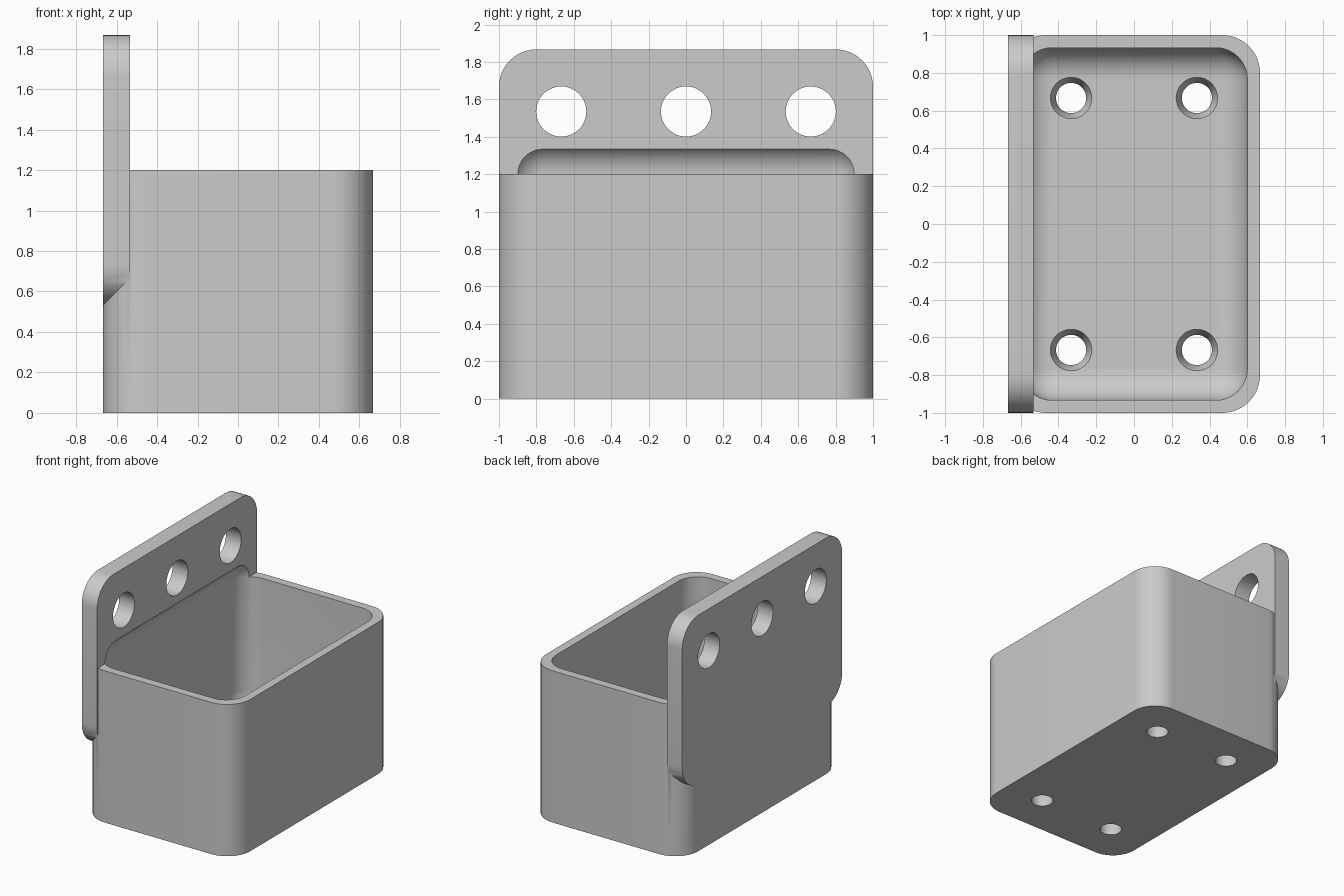
import bpy, bmesh, math
from mathutils import Matrix, Vector

cube = bpy.data.objects.get("Cube")
if cube:
    bpy.data.objects.remove(cube, do_unlink=True)

grey = bpy.data.materials.new("plain grey")
grey.use_nodes = True
colour = (0.6, 0.6, 0.6, 1)
grey.diffuse_color = colour
grey.node_tree.nodes["Principled BSDF"].inputs["Base Color"].default_value = colour


def to_object(name, bm):
    bmesh.ops.recalc_face_normals(bm, faces=bm.faces[:])
    mesh = bpy.data.meshes.new(name)
    bm.to_mesh(mesh)
    bm.free()
    mesh.materials.append(grey)
    obj = bpy.data.objects.new(name, mesh)
    bpy.context.scene.collection.objects.link(obj)
    return obj


def rounded_box(name, low, high, radius, axis=None):
    """Box with rounded edges: all of them, or only those along one axis."""
    low, high = Vector(low), Vector(high)
    bm = bmesh.new()
    bmesh.ops.create_cube(bm, size=1)
    for v in bm.verts:
        v.co = (low + high) / 2 + v.co * (high - low)
    edges = [e for e in bm.edges if axis is None
             or abs((e.verts[0].co - e.verts[1].co).normalized()[axis]) > 0.9]
    bmesh.ops.bevel(bm, geom=edges, offset=radius, segments=12,
                    profile=0.5, affect='EDGES')
    return to_object(name, bm)


def cone(name, centre, r1, r2, depth, turn=0):
    bm = bmesh.new()
    place = Matrix.Translation(centre) @ Matrix.Rotation(turn, 4, 'Y')
    bmesh.ops.create_cone(bm, cap_ends=True, segments=48, radius1=r1,
                          radius2=r2, depth=depth, matrix=place)
    return to_object(name, bm)


def combine(target, tool, operation):
    """Apply a boolean and remove the tool."""
    tool.hide_render = True
    mod = target.modifiers.new(operation, 'BOOLEAN')
    mod.operation, mod.object, mod.solver = operation, tool, 'EXACT'
    bpy.context.view_layer.objects.active = target
    bpy.ops.object.modifier_apply(modifier=mod.name)
    bpy.data.objects.remove(tool, do_unlink=True)


X, WALL, FLOOR = 0.667, 0.067, 0.133

# Box body and the mounting plate on its side
bin_body = rounded_box("wall_mounted_bin", (-X, -1, 0), (X, 1, 1.2), 0.2, axis=2)
plate = rounded_box("mounting_plate", (-X, -1, 0.533), (-0.533, 1, 1.867), 0.2, axis=0)
combine(bin_body, plate, 'UNION')

# Hollow with rounded edges, reaching up into the plate
cavity = rounded_box("cavity_cutter", (-X + WALL, -1 + WALL, FLOOR),
                     (X - WALL, 1 - WALL, 1.367), 0.167)
combine(bin_body, cavity, 'DIFFERENCE')

# Three mounting holes through the plate
for y in (-0.667, 0, 0.667):
    combine(bin_body, cone("plate_hole_cutter", (-0.6, y, 1.535), 0.134, 0.134,
                           0.4, math.pi / 2), 'DIFFERENCE')

# Four countersunk holes through the floor
for x in (-0.333, 0.333):
    for y in (-0.667, 0.667):
        combine(bin_body, cone("floor_hole_cutter", (x, y, 0.05), 0.08, 0.08, 0.3),
                'DIFFERENCE')
        combine(bin_body, cone("countersink_cutter", (x, y, 0.1), 0.075, 0.115, 0.09),
                'DIFFERENCE')

# Smooth rounded surfaces, crisp edges
bpy.ops.object.select_all(action='DESELECT')
bin_body.select_set(True)
bpy.context.view_layer.objects.active = bin_body
bpy.ops.object.shade_smooth_by_angle(angle=math.radians(30))
